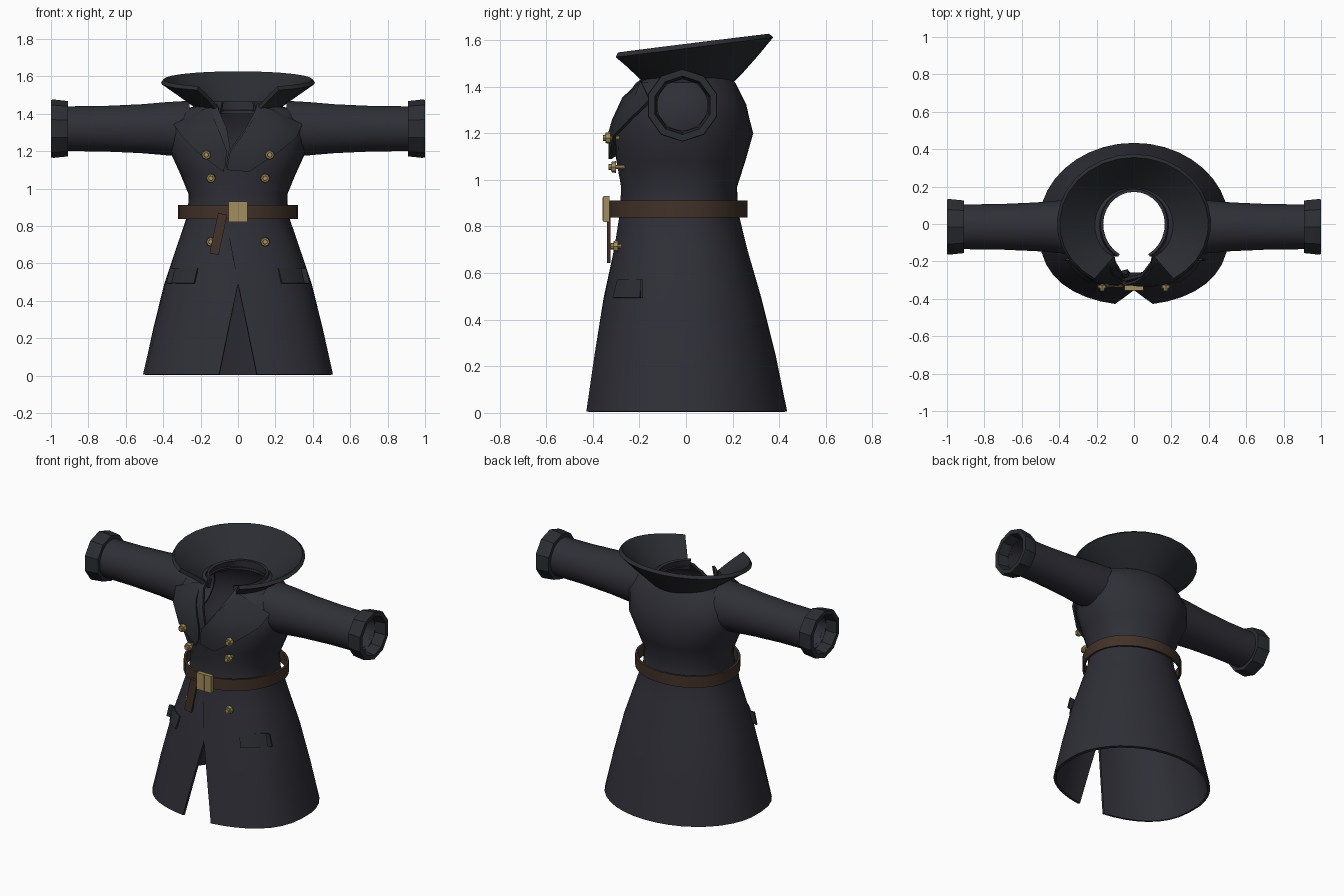
import bpy, bmesh
from math import sin, cos, pi, asin, sqrt, radians, copysign
from mathutils import Matrix

if "Cube" in bpy.data.objects:
    bpy.data.objects.remove(bpy.data.objects["Cube"])


def material(name, rgb, rough=0.8):
    m = bpy.data.materials.new(name)
    m.use_nodes = True
    m.diffuse_color = (*rgb, 1)
    bsdf = m.node_tree.nodes["Principled BSDF"]
    bsdf.inputs["Base Color"].default_value = (*rgb, 1)
    bsdf.inputs["Roughness"].default_value = rough
    return m


CLOTH = material("navy cloth", (0.028, 0.028, 0.038))
TRIM = material("charcoal trim", (0.024, 0.026, 0.032))
LEATHER = material("brown leather", (0.055, 0.032, 0.022))
BRASS = material("brass", (0.36, 0.27, 0.11))


def finish(name, bm, mat, thick=0, angle=40):
    bmesh.ops.recalc_face_normals(bm, faces=bm.faces)
    me = bpy.data.meshes.new(name)
    bm.to_mesh(me)
    bm.free()
    me.materials.append(mat)
    ob = bpy.data.objects.new(name, me)
    bpy.context.collection.objects.link(ob)
    bpy.ops.object.select_all(action="DESELECT")
    ob.select_set(True)
    bpy.context.view_layer.objects.active = ob
    if thick:
        mod = ob.modifiers.new("thickness", "SOLIDIFY")
        mod.thickness = thick
        mod.offset = 0
        bpy.ops.object.modifier_apply(modifier=mod.name)
    bpy.ops.object.shade_smooth_by_angle(angle=radians(angle))
    return ob


def loft(name, rows, mat, closed=False, thick=0, angle=40):
    """Skin a list of equally long point rows."""
    bm = bmesh.new()
    vs = [[bm.verts.new(p) for p in row] for row in rows]
    n = len(vs[0])
    for a, b in zip(vs, vs[1:]):
        for i in range(n if closed else n - 1):
            j = (i + 1) % n
            bm.faces.new((a[i], a[j], b[j], b[i]))
    return finish(name, bm, mat, thick, angle)


def box(name, center, size, mat, tilt=0):
    bm = bmesh.new()
    bmesh.ops.create_cube(bm, size=1)
    bmesh.ops.transform(bm, verts=bm.verts, matrix=Matrix.Translation(center)
                        @ Matrix.Rotation(tilt, 4, "Y") @ Matrix.Diagonal((*size, 1)))
    return finish(name, bm, mat)


def oval(t, w, front, back, power=1.0):
    """Point on an oval; t = 0 faces the front, then runs through +x."""
    c = cos(t)
    d = copysign(abs(c) ** power, c) * front if c > 0 else c * back
    return w * sin(t), -d


# Coat body: height, half width, front depth, back depth, left edge x, right edge x
BODY = [(0.005, .50, .425, .425, .10, -.10), (.25, .445, .385, .375, .05, -.05),
        (.49, .385, .345, .315, .0, -.0), (.70, .315, .30, .255, -.04, -.01),
        (.86, .26, .275, .215, -.07, -.03), (.97, .255, .27, .21, -.07, -.03),
        (1.08, .30, .29, .245, -.07, -.03), (1.2, .355, .30, .28, -.05, -.04),
        (1.32, .365, .275, .25, .04, -.06), (1.41, .31, .215, .205, .09, -.10),
        (1.445, .18, .18, .18, .10, -.11)]
FLAT = 0.72
SEG = 36


def body_y(x, z):
    """Depth of the coat front at a given place."""
    for a, b in zip(BODY, BODY[1:]):
        if z <= b[0]:
            break
    f = (z - a[0]) / (b[0] - a[0])
    w, front = (a[k] + (b[k] - a[k]) * f for k in (1, 2))
    q = min(abs(x) / w, 0.95)
    return -front * sqrt(1 - q * q) ** FLAT


rows = []
for z, w, front, back, left, right in BODY:
    t0, t1 = asin(left / w), 2 * pi + asin(right / w)
    row = []
    for i in range(SEG + 1):
        x, y = oval(t0 + (t1 - t0) * i / SEG, w, front, back, FLAT)
        if i == SEG and 0.5 < z < 1.3:   # under-lapping edge
            y *= 0.93
        row.append((x, y, z))
    rows.append(row)
loft("coat_body", rows, CLOTH, thick=0.018)

# Sleeves and cuffs
for side, s in (("left", 1), ("right", -1)):
    def tube(profile, sides):
        return [[(s * x, -0.015 + r * cos(2 * pi * (i + .5) / sides),
                  1.32 + r * sin(2 * pi * (i + .5) / sides)) for i in range(sides)]
                for x, r in profile]
    loft(side + "_sleeve", tube([(.26, .145), (.38, .138), (.52, .126), (.72, .117),
                                 (.93, .115)], 20), CLOTH, True, 0.012)
    loft(side + "_cuff", tube([(.91, .112), (.91, .148), (.985, .156), (1.0, .154),
                               (1.0, .125), (.93, .115)], 10), TRIM, True, angle=25)

# Standing flared collar, tilted up to the back
rows = []
for f in (0, .3, .65, 1):
    w, front, back = .18 + .225 * f, .19 + .16 * f, .18 + .185 * f
    row = []
    for i in range(25):
        t = radians(32 + (360 - 64) * i / 24)
        x, y = oval(t, w, front, back)
        rim = 1.535 + (y + .31) * .125
        row.append((x, y, 1.41 + (rim - 1.41) * f))
    rows.append(row)
loft("flared_collar", rows, TRIM, thick=0.024, angle=30)

# Neck band inside the collar
rows = [[(*oval(radians(28 + 304 * i / 24), w, .19, .18), z) for i in range(25)]
        for z, w in ((1.40, .20), (1.465, .172))]
loft("neck_band", rows, CLOTH, thick=0.016)


# Lapels: strips between an inner and an outer edge
def lapel(name, inner, outer, lifts):
    rows = []
    for (xa, za), (xb, zb), lift in zip(inner, outer, lifts):
        row = []
        for k in range(5):
            x, z = xa + (xb - xa) * k / 4, za + (zb - za) * k / 4
            row.append((x, body_y(x, z) - lift * (.4 + .15 * k), z))
        rows.append(row)
    loft(name, rows, TRIM, thick=0.014, angle=30)


lapel("left_lapel", [(.13, 1.43), (.07, 1.35), (.0, 1.25), (-.04, 1.2), (-.06, 1.1)],
      [(.18, 1.42), (.34, 1.34), (.31, 1.27), (.21, 1.19), (.06, 1.09)],
      [.025, .04, .05, .05, .04])
lapel("right_lapel", [(-.14, 1.43), (-.12, 1.35), (-.09, 1.28), (-.06, 1.2), (-.07, 1.12)],
      [(-.18, 1.42), (-.34, 1.34), (-.30, 1.28), (-.21, 1.19), (-.08, 1.09)],
      [.025, .04, .05, .05, .04])

# Belt, buckle and hanging tail
rows = [[(*oval(2 * pi * i / SEG, .313, .325, .257), z) for i in range(SEG)]
        for z in (.838, .912)]
loft("belt", rows, LEATHER, True, 0.014)
box("belt_buckle", (0, -.342, .875), (.104, .026, .11), BRASS)
box("buckle_prong", (0, -.356, .875), (.012, .006, .10), BRASS)
box("belt_tail", (-.105, -.332, .757), (.05, .016, .22), LEATHER, radians(12))

# Buttons in two columns
for n, (x, y, z) in enumerate(((.17, -.335, 1.18), (.145, -.31, 1.055), (.145, -.302, .715))):
    for side, s in (("left", 1), ("right", -1)):
        bm = bmesh.new()
        turn = Matrix.Translation((s * x, y, z)) @ Matrix.Rotation(pi / 2, 4, "X")
        for radius, depth, shift in ((.026, .02, 0), (.015, .02, .012), (.01, .05, -.025)):
            bmesh.ops.create_cone(bm, cap_ends=True, segments=8, radius1=radius,
                                  radius2=radius * .85, depth=depth,
                                  matrix=turn @ Matrix.Translation((0, 0, shift)))
        finish(f"{side}_button_{n + 1}", bm, BRASS, angle=25)

# Pocket flaps that flare outwards at the lower edge
for side, s in (("left", 1), ("right", -1)):
    rows = []
    for f in (0, .5, 1):
        row = []
        for k in range(6):
            x, z = .215 + .15 * k / 5 + .018 * f, .572 - .078 * f
            row.append((s * x, min(body_y(x, z) - .012 - .008 * f, -.19), z))
        rows.append(row)
    loft(side + "_pocket_flap", rows, TRIM, thick=0.01, angle=30)
